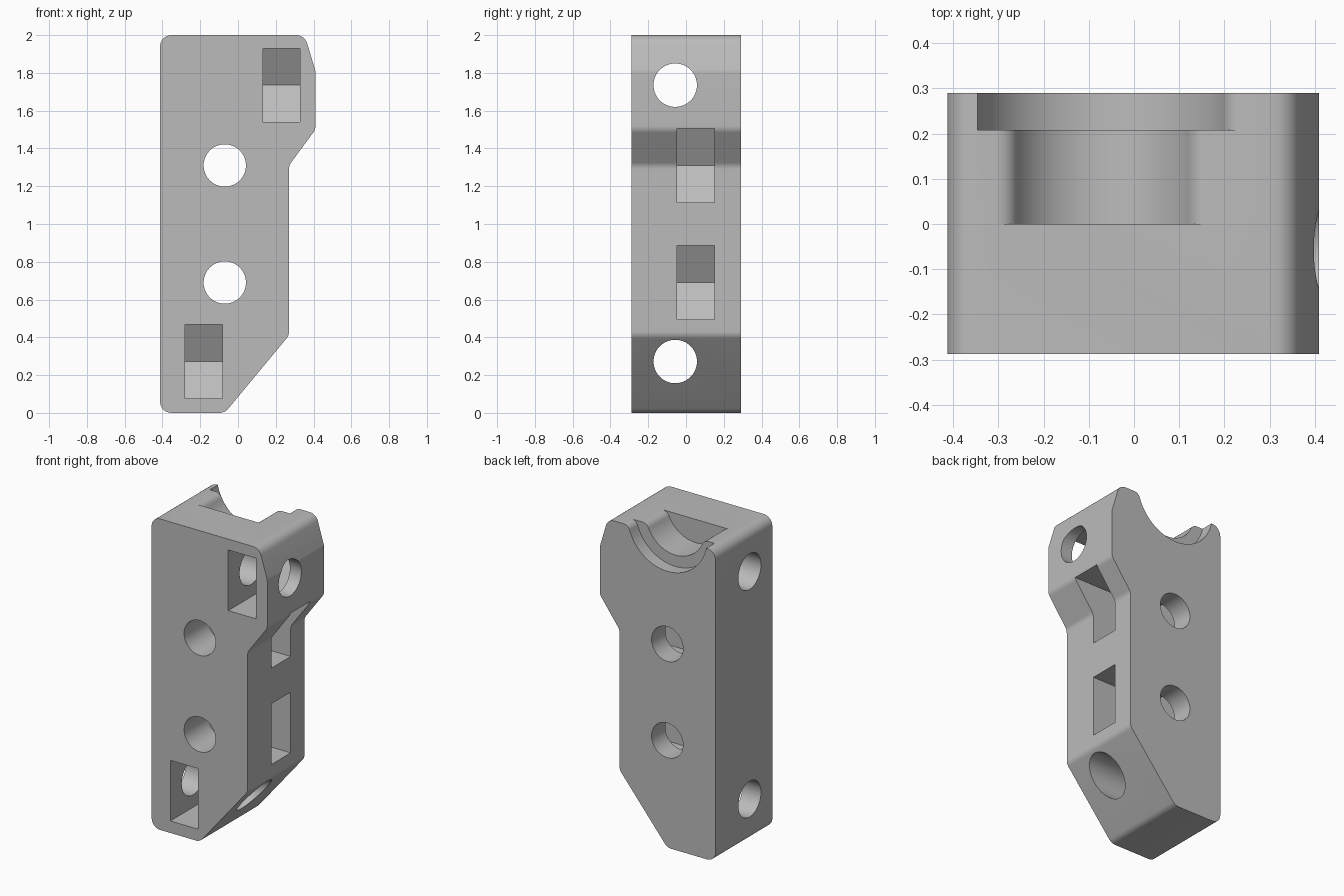
import bpy, bmesh
from math import sin, cos, pi, tan, atan2, sqrt
from mathutils import Vector

cube = bpy.data.objects.get("Cube")
if cube:
    bpy.data.objects.remove(cube, do_unlink=True)

grey = bpy.data.materials.new("plain grey")
grey.use_nodes = True
color = (0.5, 0.5, 0.5, 1)
grey.diffuse_color = color
grey.node_tree.nodes["Principled BSDF"].inputs["Base Color"].default_value = color


def prism(name, points, axis, start, end):
    """Extrude a flat profile along x (points are y, z) or y (points are x, z)."""
    place = (lambda p, d: (d, p[0], p[1])) if axis == "x" else (lambda p, d: (p[0], d, p[1]))
    bm = bmesh.new()
    face = bm.faces.new([bm.verts.new(place(p, start)) for p in points])
    moved = bmesh.ops.extrude_face_region(bm, geom=[face])["geom"]
    shift = Vector(place((0, 0), end - start))
    bmesh.ops.translate(bm, vec=shift, verts=[v for v in moved if isinstance(v, bmesh.types.BMVert)])
    bmesh.ops.recalc_face_normals(bm, faces=bm.faces)
    mesh = bpy.data.meshes.new(name)
    bm.to_mesh(mesh)
    bm.free()
    mesh.materials.append(grey)
    obj = bpy.data.objects.new(name, mesh)
    bpy.context.collection.objects.link(obj)
    return obj


def arc(cx, cz, r, a0, a1, n):
    return [(cx + r * cos(a0 + (a1 - a0) * i / n), cz + r * sin(a0 + (a1 - a0) * i / n))
            for i in range(n + 1)]


def rounded(corners, r, n=6):
    """Replace each corner of a polygon with a tangent arc."""
    out = []
    for i, c in enumerate(corners):
        c = Vector(c)
        u = (Vector(corners[i - 1]) - c).normalized()
        v = (Vector(corners[(i + 1) % len(corners)]) - c).normalized()
        half = u.angle(v) / 2
        mid = c + (u + v).normalized() * r / sin(half)
        p, q = c + u * r / tan(half) - mid, c + v * r / tan(half) - mid
        a = atan2(p.y, p.x)
        turn = (atan2(q.y, q.x) - a + pi) % (2 * pi) - pi
        out += arc(mid.x, mid.y, r, a, a + turn, n)
    return out


def circle(cx, cz, r):
    return arc(cx, cz, r, 0, 2 * pi, 64)[:-1]


def nut_slot(centre, z, open_end, half=0.195):
    """Slot whose blind end is the pointed half of a hexagon."""
    side = 1 if open_end > centre else -1
    shoulder, tip = centre - side * half / sqrt(3), centre - side * 2 * half / sqrt(3)
    return [(open_end, z - half), (shoulder, z - half), (tip, z),
            (shoulder, z + half), (open_end, z + half)]


def cradle(r, lip, left_lip, cx=-0.07, cz=2.06, top=2.0):
    """Round trough open at the top, with softened rims."""
    dz = top - lip - cz
    dx = sqrt((r + lip) ** 2 - dz ** 2)
    a = atan2(dz, dx)
    left_end = pi - a if left_lip else pi
    pts = arc(cx, cz, r, left_end - 2 * pi if left_end > pi * 1.5 else -left_end
              if not left_lip else -pi - a, a, 48)
    pts += arc(cx + dx, top - lip, lip, a + pi, pi / 2, 8)
    pts.append((pts[-1][0], top + 0.2))
    if left_lip:
        rim = arc(cx - dx, top - lip, lip, pi / 2, -a, 8)
        pts = [(rim[0][0], top + 0.2)] + rim[:-1] + pts
    else:
        pts.append((pts[0][0], top + 0.2))
    return pts


# Main block outline
outline = [(-0.413, 0), (-0.07, 0), (0.27, 0.41), (0.27, 1.31),
           (0.41, 1.5), (0.41, 1.81), (0.353, 2), (-0.413, 2)]
body = prism("mounting_block", rounded(outline, 0.06), "y", -0.288, 0.29)

# Bolt holes and nut slots
cutters = []
for z in (0.69, 1.31):
    cutters.append(prism("cross_bolt_hole", circle(-0.07, z, 0.112), "y", -0.5, 0.5))
    cutters.append(prism("side_nut_slot", nut_slot(-0.07, z, 0.6), "y", -0.047, 0.15))
for z, x in ((0.272, -0.28), (1.735, 0.132)):
    cutters.append(prism("long_bolt_hole", circle(-0.057, z, 0.115), "x", -0.6, 0.6))
    cutters.append(prism("front_nut_slot", nut_slot(-0.057, z, -0.5), "x", x, x + 0.197))

# Stepped cradle at the top of the back
cutters.append(prism("inner_cradle", cradle(0.21, 0.049, True), "y", 0, 0.5))
cutters.append(prism("outer_cradle", cradle(0.283, 0.044, False), "y", 0.208, 0.5))

bpy.context.view_layer.objects.active = body
for cutter in cutters:
    mod = body.modifiers.new("cut", "BOOLEAN")
    mod.operation, mod.solver, mod.object = "DIFFERENCE", "EXACT", cutter
    bpy.ops.object.modifier_apply(modifier=mod.name)
    bpy.data.objects.remove(cutter, do_unlink=True)

# Smooth curves, sharp edges
bpy.ops.object.select_all(action="DESELECT")
body.select_set(True)
bpy.ops.object.shade_smooth_by_angle(angle=pi / 6)
